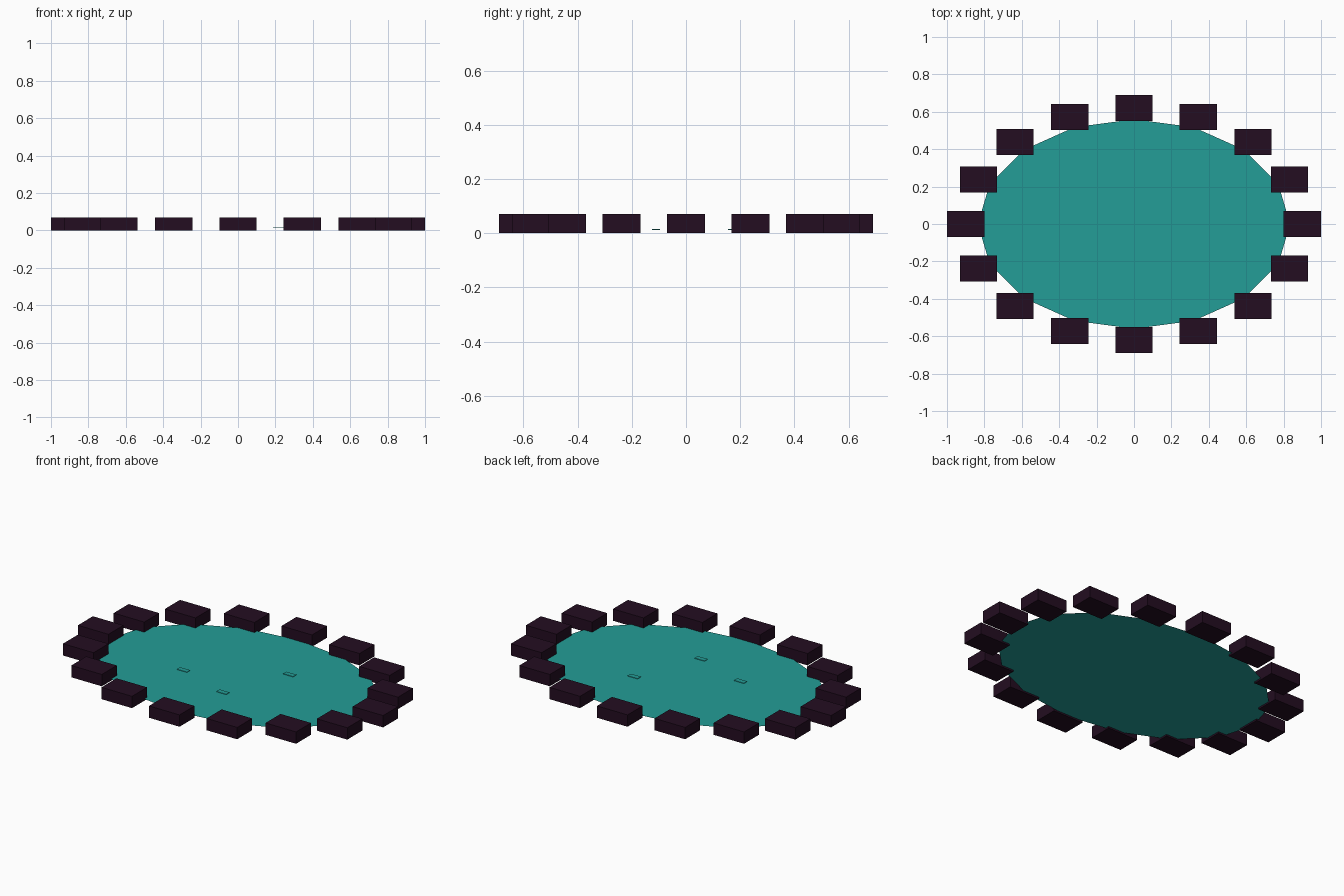
import bpy, bmesh
from math import cos, sin, tau
from mathutils import Matrix

cube = bpy.data.objects.get("Cube")
if cube:
    bpy.data.objects.remove(cube)


def material(name, rgb):
    mat = bpy.data.materials.new(name)
    mat.use_nodes = True
    color = (*rgb, 1)
    mat.diffuse_color = color
    mat.node_tree.nodes["Principled BSDF"].inputs["Base Color"].default_value = color
    return mat


def finish(name, bm, mat):
    mesh = bpy.data.meshes.new(name)
    bm.to_mesh(mesh)
    bm.free()
    mesh.materials.append(mat)
    obj = bpy.data.objects.new(name, mesh)
    bpy.context.collection.objects.link(obj)
    return obj


def block(name, center, size, mat):
    bm = bmesh.new()
    bmesh.ops.create_cube(bm, size=1, matrix=Matrix.Translation(center) @ Matrix.Diagonal((*size, 1)))
    return finish(name, bm, mat)


water = material("teal water", (0.017, 0.34, 0.31))
stone = material("dark plum stone", (0.017, 0.004, 0.015))

SIDES = 16

# Water surface: a flat oval sheet just above the ground
bm = bmesh.new()
bmesh.ops.create_circle(bm, cap_ends=True, segments=SIDES, radius=1,
                        matrix=Matrix.Translation((0, 0, 0.01)) @ Matrix.Diagonal((0.835, 0.56, 1, 1)))
finish("water_surface", bm, water)

# Ring of axis-aligned border stones
for i in range(SIDES):
    a = tau * i / SIDES
    block(f"border_stone_{i + 1}", (0.9 * cos(a), 0.62 * sin(a), 0.035), (0.2, 0.14, 0.07), stone)

# Small ripples floating on the water
for i, (x, y) in enumerate([(-0.28, -0.11), (0.055, -0.22), (0.22, 0.17)]):
    block(f"ripple_{i + 1}", (x, y, 0.014), (0.065, 0.03, 0.003), water)
